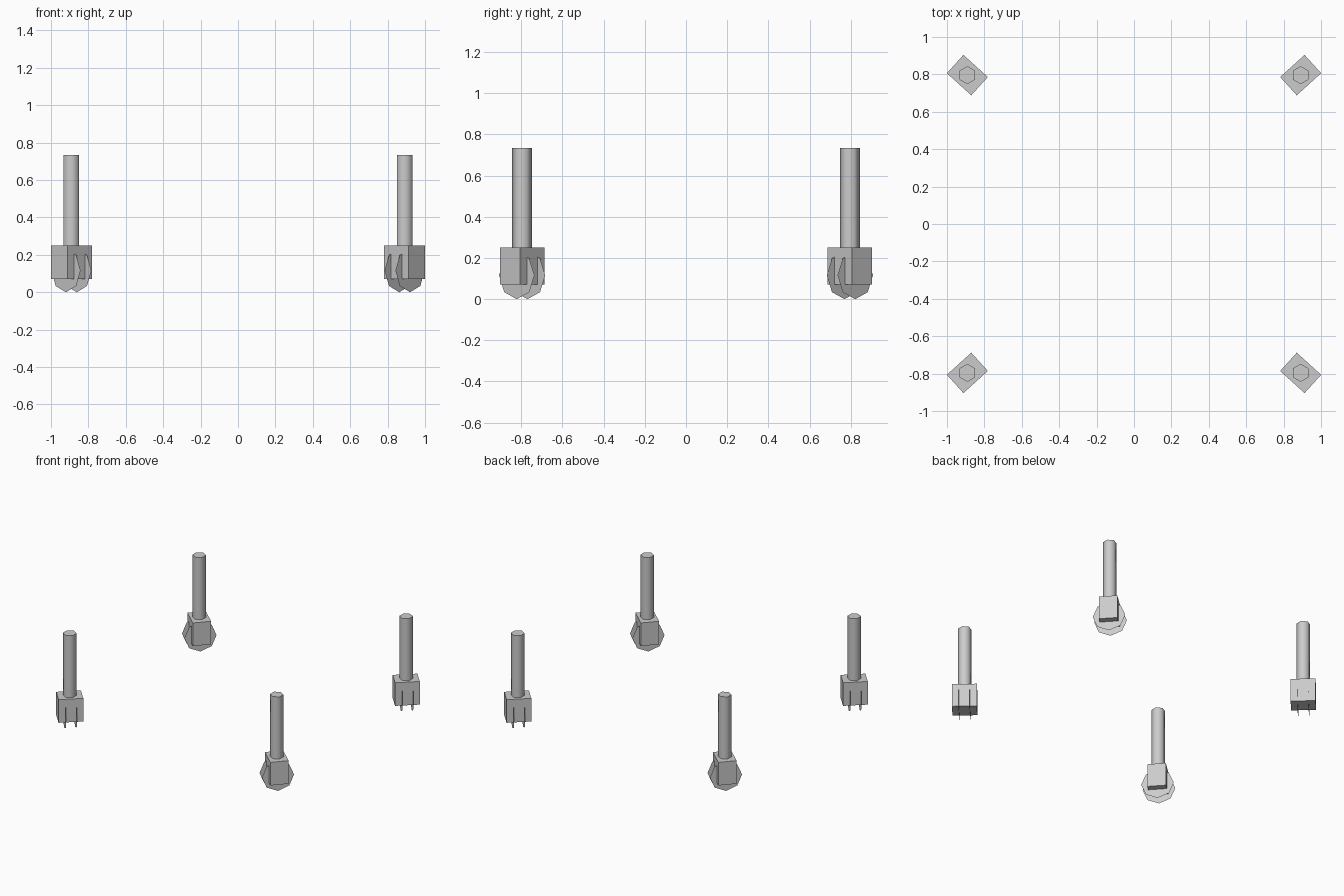
import bpy, bmesh
from math import sin, cos, pi, radians
from mathutils import Matrix, Vector

if "Cube" in bpy.data.objects:
    bpy.data.objects.remove(bpy.data.objects["Cube"])

CX, CY = 0.891, 0.796        # caster centre
TURN = radians(42.2)         # swivel angle of the housing
WHEEL_R = 0.116


def make(name, bm, matrix, flip):
    """Bake the placement into the mesh and link it as an object."""
    bm.transform(matrix)
    if flip:
        bmesh.ops.reverse_faces(bm, faces=bm.faces[:])
    me = bpy.data.meshes.new(name)
    bm.to_mesh(me)
    bm.free()
    ob = bpy.data.objects.new(name, me)
    bpy.context.collection.objects.link(ob)
    return ob


def polygon(n, r):
    """Regular polygon in the xy plane, first corner on +y."""
    bm = bmesh.new()
    bm.faces.new([bm.verts.new((-r * sin(2 * pi * i / n), r * cos(2 * pi * i / n), 0))
                  for i in range(n)])
    return bm


def prism(n, r, h):
    bm = polygon(n, r)
    top = bmesh.ops.extrude_face_region(bm, geom=bm.faces[:])
    verts = [v for v in top["geom"] if isinstance(v, bmesh.types.BMVert)]
    bmesh.ops.translate(bm, verts=verts, vec=(0, 0, h))
    bmesh.ops.recalc_face_normals(bm, faces=bm.faces[:])
    return bm


for sx, side in ((-1, "left"), (1, "right")):
    for sy, end in ((-1, "front"), (1, "back")):
        tag = f"{end}_{side}"
        flip = sx * sy < 0
        # front-left caster is the master, mirrored into each corner
        place = (Matrix.Diagonal((-sx, -sy, 1, 1))
                 @ Matrix.Translation((-CX, -CY, 0)))
        swivel = place @ Matrix.Rotation(TURN, 4, 'Z')

        # hexagonal stem
        stem = make(f"{tag}_stem", prism(6, 0.048, 0.483),
                    place @ Matrix.Translation((0, 0, 0.251)), flip)
        bpy.ops.object.select_all(action='DESELECT')
        stem.select_set(True)
        bpy.context.view_layer.objects.active = stem
        bpy.ops.object.shade_smooth_by_angle(angle=radians(65))

        # box housing
        bm = bmesh.new()
        bmesh.ops.create_cube(bm, size=1)
        make(f"{tag}_housing", bm,
             swivel @ Matrix.Translation((0, 0, 0.161))
             @ Matrix.Diagonal((0.176, 0.132, 0.18, 1)), flip)

        # pair of flat octagonal wheel discs
        for s, label in ((-1, "outer"), (1, "inner")):
            make(f"{tag}_{label}_wheel", polygon(8, WHEEL_R),
                 swivel @ Matrix.Translation((s * 0.039, 0, WHEEL_R))
                 @ Matrix.Rotation(s * pi / 2, 4, 'Y'), flip)
